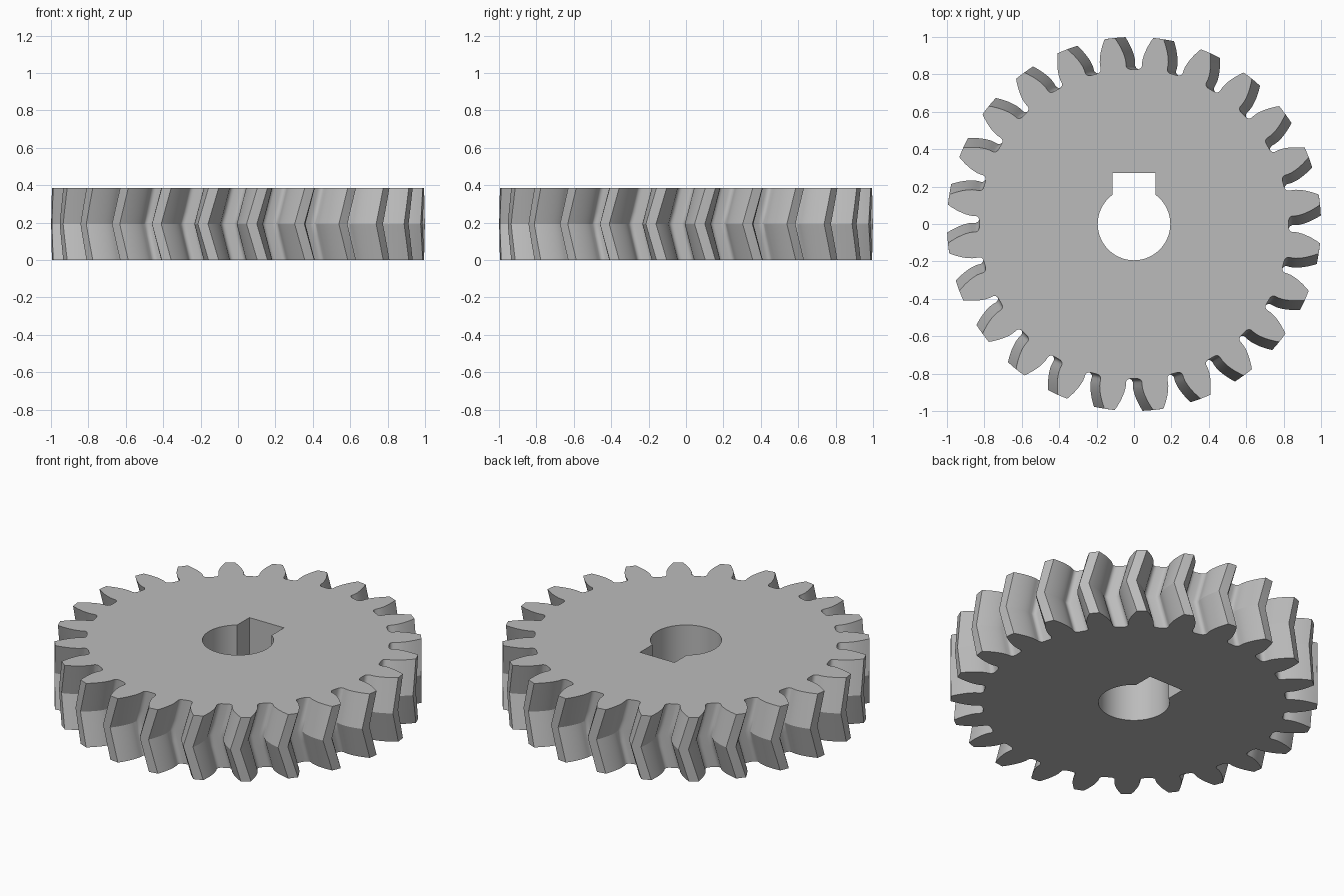
import bpy, bmesh, math

cube = bpy.data.objects.get("Cube")
if cube:
    bpy.data.objects.remove(cube, do_unlink=True)

TEETH = 24
HEIGHT = 0.385
TIP_R = 1.0
MODULE = TIP_R * 2 / (TEETH + 2)
PITCH_R = TIP_R - MODULE
ROOT_R = PITCH_R - 1.25 * MODULE
PRESSURE = math.radians(20)
BASE_R = PITCH_R * math.cos(PRESSURE)
STEP = math.tau / TEETH
TWIST = math.radians(3.3)
BORE_R, KEY_HALF, KEY_TOP = 0.194, 0.115, 0.273
LAYERS = 6


def inv(a):
    return math.tan(a) - a


def half_angle(r):
    """Half the tooth's angular width on an involute flank."""
    a = math.acos(min(1, BASE_R / r))
    return STEP / 4 + inv(PRESSURE) - inv(a)


def half_tooth():
    """(radius, angle from tooth centre) from the gap centre up to the tip."""
    side = half_angle(BASE_R)
    gap = STEP / 2 - side
    pts = [(ROOT_R, STEP / 2)]
    for i in range(5):                       # rounded root corner
        t = math.radians(90) * i / 4
        pts.append((ROOT_R + 0.022 * (1 - math.cos(t)),
                    side + gap * 0.6 * (1 - math.sin(t))))
    for i in range(9):                       # involute flank
        r = BASE_R + (TIP_R - BASE_R) * i / 8
        pts.append((r, half_angle(r)))
    return pts


def gear_outline():
    flank = half_tooth()
    tooth = [(r, -a) for r, a in flank] + [(TIP_R, 0)]
    tooth += [(r, a) for r, a in reversed(flank[1:])]
    return [(r * math.cos(a + (k + 0.5) * STEP), r * math.sin(a + (k + 0.5) * STEP))
            for k in range(TEETH) for r, a in tooth]


def bore_outline():
    start = math.acos(KEY_HALF / BORE_R)
    sweep = math.pi + 2 * start
    arc = [math.pi - start + sweep * i / 48 for i in range(49)]
    pts = [(BORE_R * math.cos(a), BORE_R * math.sin(a)) for a in arc]
    return pts + [(KEY_HALF, KEY_TOP), (-KEY_HALF, KEY_TOP)]


def walls(bm, outline, levels):
    """Sweep an outline through (z, turn) levels; return the end rings."""
    rings = []
    for z, turn in levels:
        c, s = math.cos(turn), math.sin(turn)
        rings.append([bm.verts.new((x * c - y * s, x * s + y * c, z)) for x, y in outline])
    n = len(outline)
    for lo, hi in zip(rings, rings[1:]):
        for i in range(n):
            j = (i + 1) % n
            bm.faces.new((lo[i], lo[j], hi[j], hi[i]))
    return rings[0], rings[-1]


bm = bmesh.new()
# Herringbone teeth: the turn peaks at half height
levels = []
for i in range(LAYERS + 1):
    f = i / LAYERS
    levels.append((HEIGHT * f, -TWIST * (1 - abs(2 * f - 1))))
outer = walls(bm, gear_outline(), levels)
# Bore with keyway
inner = walls(bm, bore_outline(), [(0, 0), (HEIGHT, 0)])

# Flat end faces with the bore left open
for rim, hole in zip(outer, inner):
    edges = []
    for ring in (rim, hole):
        edges += [bm.edges.get((ring[i - 1], ring[i])) for i in range(len(ring))]
    bmesh.ops.triangle_fill(bm, edges=edges, use_beauty=True, use_dissolve=False)
bmesh.ops.recalc_face_normals(bm, faces=bm.faces[:])

mesh = bpy.data.meshes.new("herringbone_gear")
bm.to_mesh(mesh)
bm.free()
gear = bpy.data.objects.new("herringbone_gear", mesh)
bpy.context.collection.objects.link(gear)

# Plain grey metal
grey = bpy.data.materials.new("plain_grey")
grey.use_nodes = True
colour = (0.5, 0.5, 0.5, 1)
grey.diffuse_color = colour
grey.node_tree.nodes["Principled BSDF"].inputs["Base Color"].default_value = colour
mesh.materials.append(grey)

bpy.ops.object.select_all(action="DESELECT")
gear.select_set(True)
bpy.context.view_layer.objects.active = gear
bpy.ops.object.shade_smooth_by_angle(angle=math.radians(25))
